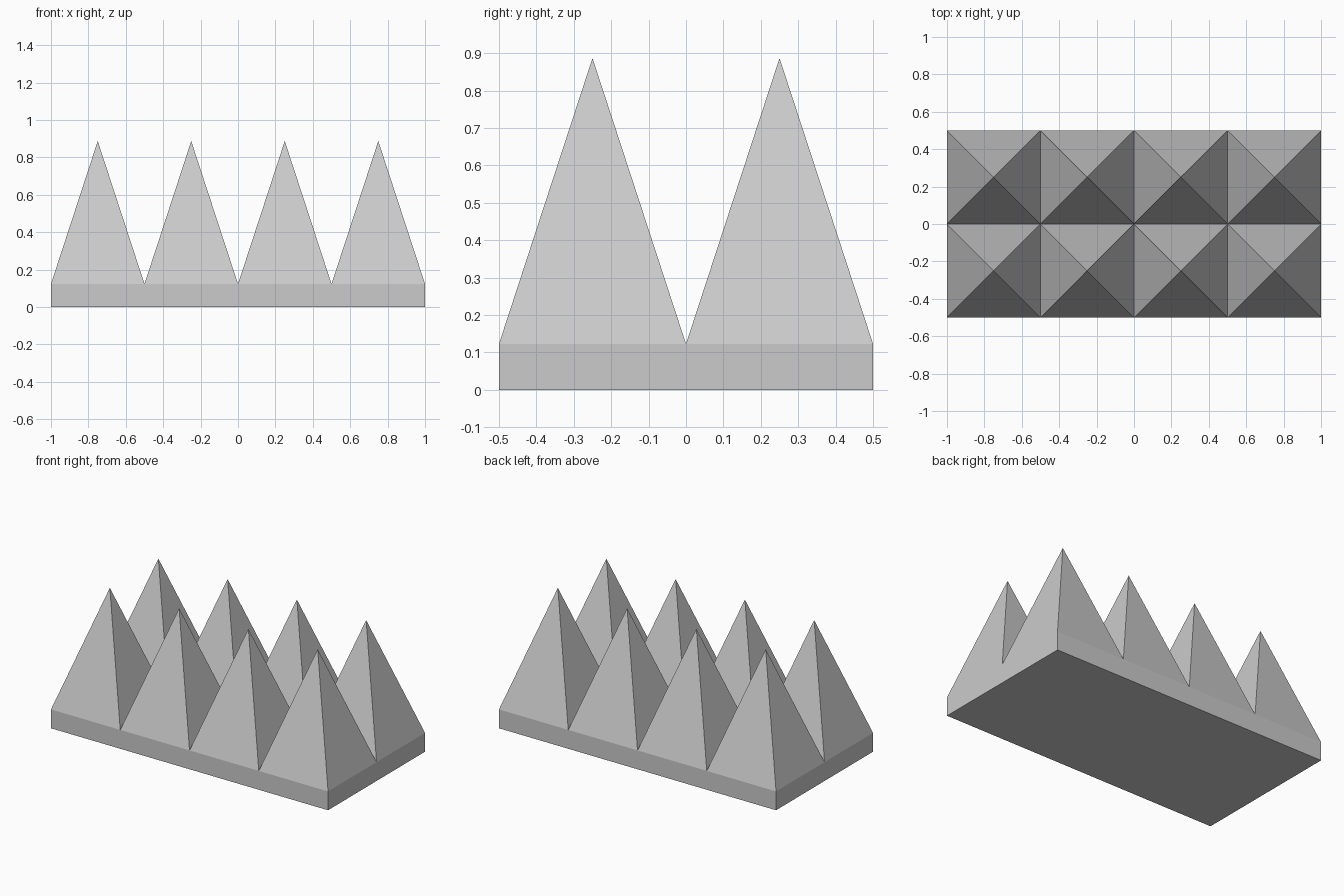
import bpy, bmesh
from mathutils import Matrix

if "Cube" in bpy.data.objects:
    bpy.data.objects.remove(bpy.data.objects["Cube"])

SLAB_TOP, PEAK = 0.123, 0.887
COLS, ROWS = 4, 2

bm = bmesh.new()

# Grid of square cells forming the top of the slab
bmesh.ops.create_grid(bm, x_segments=COLS, y_segments=ROWS, size=1,
                      matrix=Matrix.Translation((0, 0, SLAB_TOP)) @ Matrix.Diagonal((1, 0.5, 1, 1)))
cells = bm.faces[:]

# Slab walls and underside
rim = [e for e in bm.edges if e.is_boundary]
walls = bmesh.ops.extrude_edge_only(bm, edges=rim)["geom"]
for v in walls:
    if isinstance(v, bmesh.types.BMVert):
        v.co.z = 0
bottom = [e for e in bm.edges if all(v.co.z < 0.001 for v in e.verts)]
bmesh.ops.contextual_create(bm, geom=bottom)

# Raise each cell's centre into a pyramid spike
tips = bmesh.ops.poke(bm, faces=cells)["verts"]
for v in tips:
    v.co.z = PEAK

bmesh.ops.recalc_face_normals(bm, faces=bm.faces[:])
mesh = bpy.data.meshes.new("spiked_slab")
bm.to_mesh(mesh)
bm.free()
bpy.context.collection.objects.link(bpy.data.objects.new("spiked_slab", mesh))
